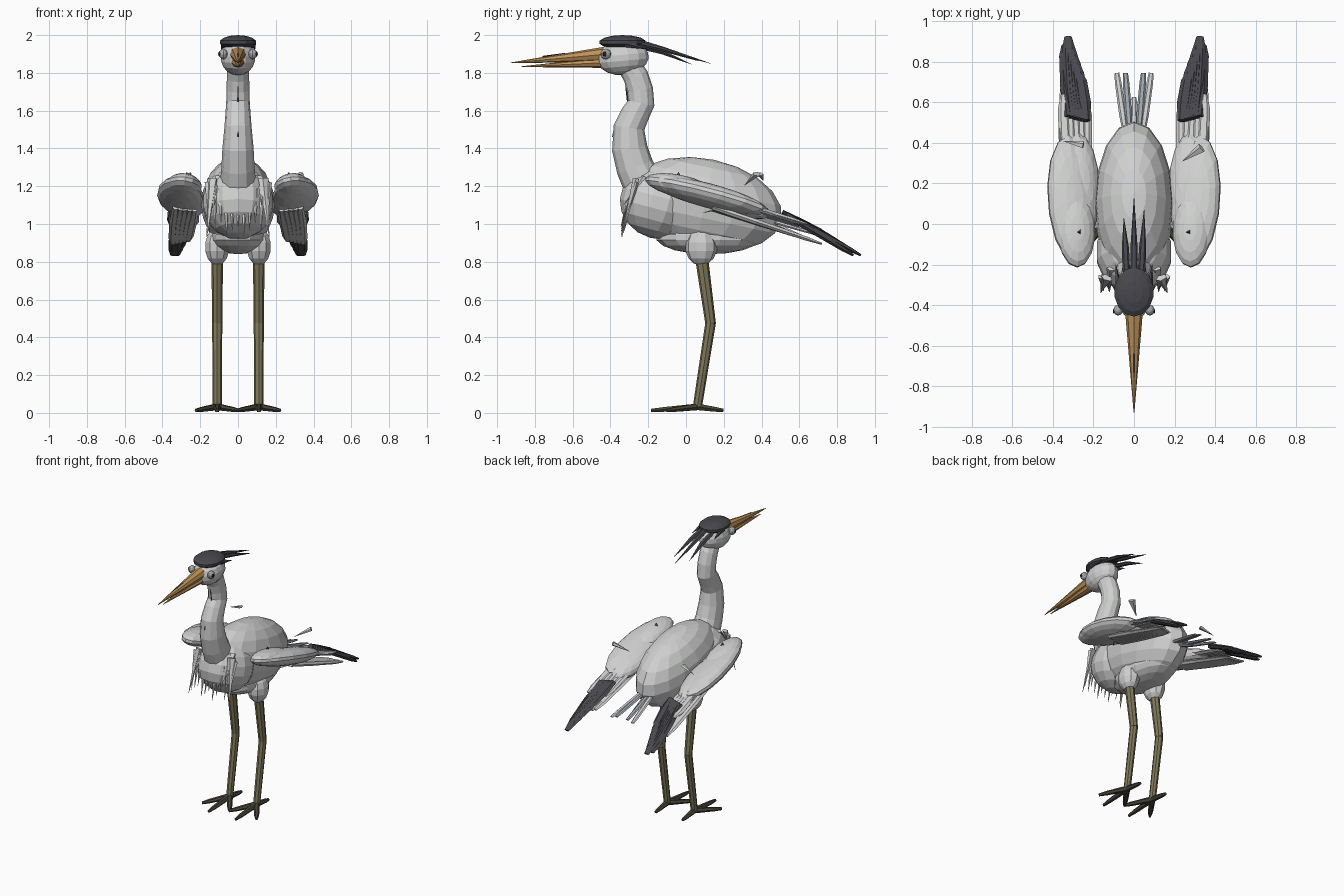
import bpy, bmesh, math
from mathutils import Vector, Matrix, Euler

if "Cube" in bpy.data.objects:
    bpy.data.objects.remove(bpy.data.objects["Cube"])


def material(name, rgb):
    m = bpy.data.materials.new(name)
    m.diffuse_color = (*rgb, 1)
    m.use_nodes = True
    m.node_tree.nodes["Principled BSDF"].inputs["Base Color"].default_value = m.diffuse_color
    return m


GREY = material("light grey plumage", (0.62, 0.63, 0.62))
SLATE = material("blue grey plumage", (0.36, 0.40, 0.44))
DARK = material("charcoal plumage", (0.065, 0.063, 0.075))
BEAK = material("tan beak", (0.52, 0.29, 0.10))
LEG = material("olive leg", (0.21, 0.19, 0.10))
FOOT = material("dark foot", (0.065, 0.06, 0.04))
EYE = material("eye ring", (0.40, 0.42, 0.43))
BLACK = material("black", (0.015, 0.015, 0.015))


def finish(name, bm, mat):
    bmesh.ops.recalc_face_normals(bm, faces=bm.faces)
    me = bpy.data.meshes.new(name)
    bm.to_mesh(me)
    bm.free()
    me.materials.append(mat)
    ob = bpy.data.objects.new(name, me)
    bpy.context.collection.objects.link(ob)
    return ob


def blob(name, loc, r, mat, tilt=0, roll=0, seg=14, rings=9):
    """Faceted ellipsoid, tilted about x and rolled about y (degrees)."""
    bm = bmesh.new()
    rot = Euler((math.radians(tilt), math.radians(roll), 0)).to_matrix().to_4x4()
    bmesh.ops.create_uvsphere(bm, u_segments=seg, v_segments=rings, radius=1,
                              matrix=Matrix.Translation(loc) @ rot @ Matrix.Diagonal((*r, 1)))
    return finish(name, bm, mat)


def loft(name, pts, widths, heights, mat, n=8, up=(0, 0, 1)):
    """Elliptical sections swept along a path, capped at both ends."""
    bm = bmesh.new()
    pts = [Vector(p) for p in pts]
    rows = []
    for i, p in enumerate(pts):
        t = (pts[min(i + 1, len(pts) - 1)] - pts[max(i - 1, 0)]).normalized()
        side = t.cross(Vector(up)).normalized()
        top = side.cross(t)
        rows.append([bm.verts.new(p + side * widths[i] * math.cos(a) + top * heights[i] * math.sin(a))
                     for a in (2 * math.pi * k / n for k in range(n))])
    for a, b in zip(rows, rows[1:]):
        for k in range(n):
            bm.faces.new((a[k], a[(k + 1) % n], b[(k + 1) % n], b[k]))
    bm.faces.new(rows[0])
    bm.faces.new(rows[-1])
    return finish(name, bm, mat)


def feather(name, a, b, w, mat, t=0.01, tip=0.35):
    a, b = Vector(a), Vector(b)
    return loft(name, [a, a.lerp(b, 0.4), a.lerp(b, 0.85), b], [w * 0.6, w, w * 0.9, w * tip],
                [t, t, t * 0.8, t * 0.4], mat, n=6)


def spike(name, a, b, r, mat, up=(0, 0, 1), flat=1.0, n=5):
    return loft(name, [a, b], [r, 0.001], [r * flat, 0.001], mat, n=n, up=up)


# Trunk
blob("body", (0, 0.10, 1.105), (0.195, 0.415, 0.24), GREY, tilt=-12, seg=16, rings=10)
blob("breast", (0, -0.14, 1.11), (0.19, 0.212, 0.19), GREY, tilt=-15)
blob("belly", (0, 0.12, 0.93), (0.15, 0.28, 0.09), GREY)

# Neck with a gentle S curve
NECK = [(0, -0.22, 1.20), (0, -0.27, 1.30), (0, -0.298, 1.40), (0, -0.302, 1.51), (0, -0.27, 1.58),
        (0, -0.237, 1.64), (0, -0.243, 1.71), (0, -0.265, 1.78), (0, -0.32, 1.87)]
NECK_R = [0.11, 0.1, 0.094, 0.082, 0.076, 0.071, 0.069, 0.067, 0.06]
loft("neck", NECK, [r * 0.88 for r in NECK_R], NECK_R, GREY, n=12, up=(0, 1, 0))

# Throat streaks, thin plates on the front of the neck
for z0, z1 in ((1.64, 1.73), (1.46, 1.53)):
    path = []
    for z in (z0, z1):
        i = next(k for k in range(8) if NECK[k + 1][2] >= z)
        f = (z - NECK[i][2]) / (NECK[i + 1][2] - NECK[i][2])
        path.append((0, NECK[i][1] * (1 - f) + NECK[i + 1][1] * f
                     - NECK_R[i] * (1 - f) - NECK_R[i + 1] * f, z))
    loft("throat_streak", path, [0.005, 0.002], [0.004, 0.004], DARK, n=4, up=(0, 1, 0))

# Head, cap and crest
blob("head", (0, -0.335, 1.88), (0.093, 0.138, 0.092), GREY, tilt=5)
blob("cap", (0, -0.335, 1.962), (0.1, 0.125, 0.038), DARK, rings=7)
for x, y, z0, z in ((0, 0.13, 1.978, 1.85), (0.05, 0.07, 1.965, 1.862), (-0.05, 0.03, 1.95, 1.845)):
    loft("crest_plume", [(x * 0.7, -0.29, z0), (x * 0.85, -0.12, z0 * 0.6 + z * 0.4), (x, y, z)],
         [0.018, 0.018, 0.001], [0.014, 0.013, 0.001], DARK, n=6)
for s in (-1, 1):
    spike("side_crest", (s * 0.075, -0.32, 1.955), (s * 0.09, -0.2, 1.925), 0.02, DARK)

# Beak
loft("upper_beak", [(0, -0.42, 1.90), (0, -0.48, 1.894), (0, -0.93, 1.853)],
     [0.044, 0.04, 0.002], [0.04, 0.036, 0.002], BEAK)
loft("lower_beak", [(0, -0.42, 1.855), (0, -0.48, 1.852), (0, -0.87, 1.833)],
     [0.036, 0.033, 0.002], [0.028, 0.025, 0.002], BEAK)
loft("beak_ridge", [(0, -0.64, 1.902), (0, -0.76, 1.886)], [0.006, 0.003], [0.004, 0.004], DARK, n=4)

for s in (-1, 1):
    # Eyes
    blob("eye", (s * 0.078, -0.425, 1.90), (0.024, 0.028, 0.028), EYE, seg=10, rings=7)
    blob("pupil", (s * 0.096, -0.43, 1.90), (0.009, 0.013, 0.014), BLACK, seg=8, rings=6)

    # Wing: main mass, inner rear and shoulder covert
    blob("wing", (s * 0.305, 0.12, 1.15), (0.125, 0.33, 0.06), GREY, tilt=-15, roll=-s * 14)
    blob("inner_wing", (s * 0.26, 0.22, 1.11), (0.09, 0.24, 0.055), GREY, tilt=-16, roll=-s * 14)
    blob("wing_covert", (s * 0.285, -0.03, 1.20), (0.095, 0.19, 0.058), GREY, tilt=-12, roll=-s * 8)

    # Secondary feathers, an upper layer and a longer one beneath the primaries
    for i in range(5):
        f = i / 4
        feather("secondary_feather", (s * (0.24 + 0.09 * f), 0.18, 1.12 + 0.02 * f),
                (s * (0.235 + 0.115 * f), 0.60 + 0.04 * f, 0.99 + 0.01 * f), 0.032, GREY, t=0.016)
        feather("under_feather", (s * (0.23 + 0.10 * f), 0.14, 1.08 + 0.01 * f),
                (s * (0.265 + 0.08 * f), 0.68 + 0.04 * f, 0.91 - 0.015 * f), 0.028, GREY, t=0.016, tip=0.5)
    # Dark primaries, staggered so the outer ones reach furthest
    for i in range(6):
        f = i / 5
        g = min(1, f * 1.25)
        feather("primary_feather", (s * (0.235 + 0.085 * f), 0.51 + 0.02 * f, 1.06 - 0.012 * f),
                (s * (0.27 + 0.07 * f), 0.74 + 0.185 * g - 0.04 * max(0, f - 0.8) * 5, 0.95 - 0.115 * g),
                0.036, DARK, t=0.017, tip=0.5)
    feather("outer_edge_feather", (s * 0.36, 0.36, 1.09), (s * 0.362, 0.60, 1.0), 0.012, SLATE)
    spike("covert_mark", (s * 0.27, -0.04, 1.245), (s * 0.27, -0.04, 1.275), 0.021, DARK, up=(0, 1, 0), n=3)

    # Loose feathers around wing and shoulder
    spike("loose_side_feather", (s * 0.34, 0.22, 1.09), (s * 0.26, 0.09, 1.06), 0.02, GREY, flat=0.5)
    spike("shoulder_plume", (s * 0.135, -0.265, 1.24), (s * 0.165, -0.34, 0.93), 0.03, GREY, flat=0.5)
    spike("upper_shoulder_plume", (s * 0.11, -0.22, 1.25), (s * 0.125, -0.33, 1.10), 0.026, GREY, flat=0.5)

    # Leg
    blob("thigh", (s * 0.11, 0.08, 0.88), (0.068, 0.085, 0.1), GREY, seg=10, rings=7)
    knee, ankle = (s * 0.11, 0.13, 0.475), (s * 0.11, 0.06, 0.03)
    loft("upper_leg", [(s * 0.11, 0.08, 0.84), knee], [0.031, 0.027], [0.035, 0.028], LEG, up=(0, 1, 0))
    loft("lower_leg", [knee, ankle], [0.027, 0.024], [0.028, 0.024], LEG, up=(0, 1, 0))
    blob("knee", knee, (0.0275, 0.029, 0.009), FOOT, seg=8, rings=5)

    # Toes
    for dx, y in ((0, -0.185), (-0.112, -0.10), (0.112, -0.10), (0, 0.198)):
        a, b = Vector((s * 0.11, 0.06, 0.032)), Vector((s * 0.11 + dx, y, 0.013))
        loft("toe", [a, a.lerp(b, 0.75), b], [0.022, 0.017, 0.009], [0.02, 0.014, 0.01], FOOT, n=6)

# Stray plumes on the back of each wing
spike("left_back_plume", (-0.25, 0.39, 1.265), (-0.35, 0.41, 1.23), 0.02, GREY, flat=0.5)
spike("right_back_plume", (0.335, 0.375, 1.265), (0.24, 0.31, 1.205), 0.026, GREY, flat=0.5)

# Hanging breast plumes
for i in range(11):
    u = (i - 5) / 5
    spike("breast_plume", (0.16 * u, -0.305 + 0.045 * u * u, 1.13 + 0.09 * abs(u)),
          (0.15 * u, -0.345 + 0.015 * u * u, 0.925 + 0.03 * (i % 3) + 0.03 * abs(u)),
          0.02, GREY, up=(0, 1, 0), flat=0.6)

# Tail fan
for i, u in enumerate((-1, -0.5, 0, 0.55, 1)):
    feather("tail_feather", (0.035 * u, 0.40, 1.03), (0.085 * u, 0.745 - 0.12 * (i == 2), 0.93 + 0.012 * (i % 2)),
            0.018, SLATE if i % 2 else GREY, tip=0.7)
